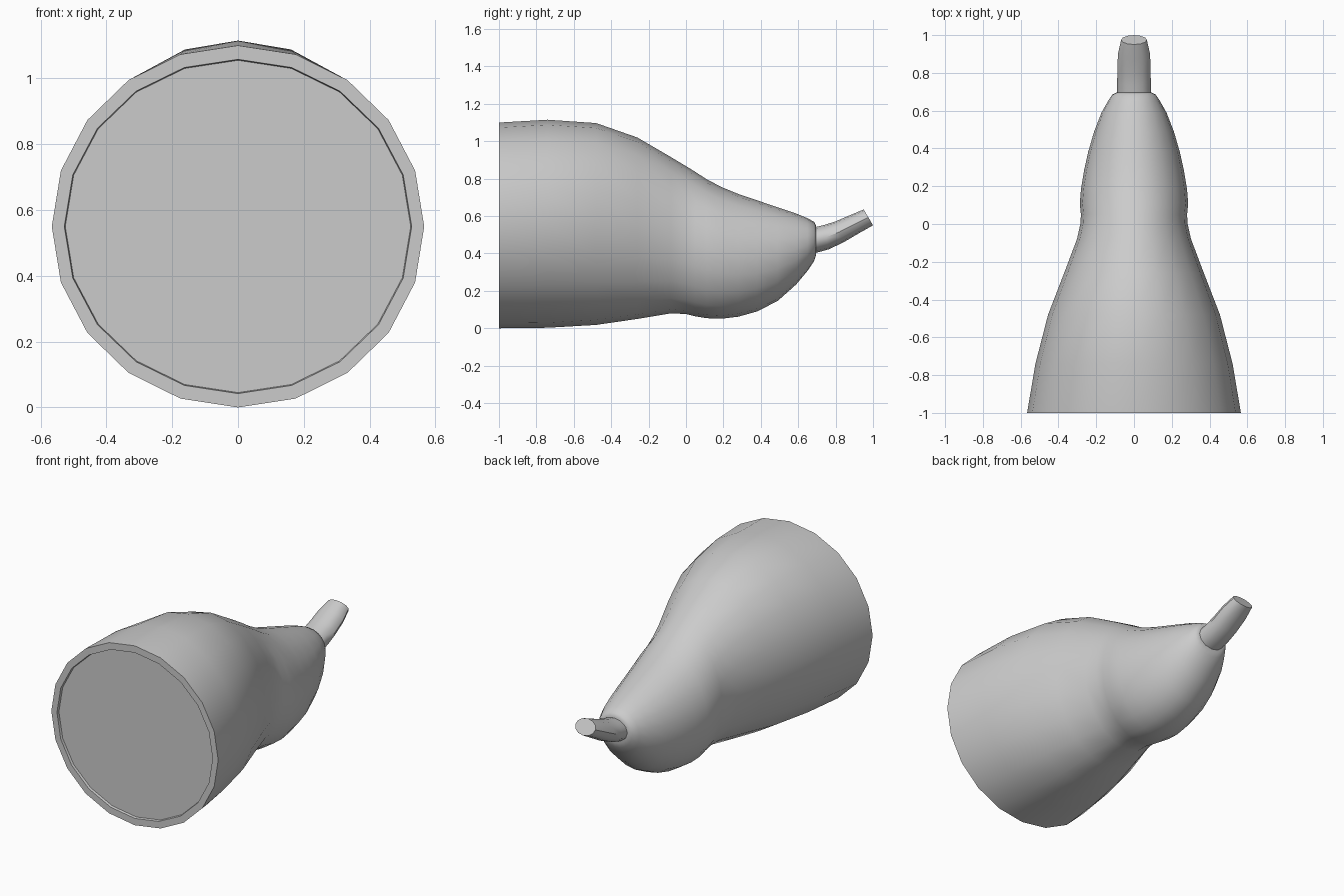
import bpy, bmesh, math

if "Cube" in bpy.data.objects:
    bpy.data.objects.remove(bpy.data.objects["Cube"])


def loft(name, sections, sides, angle=40):
    """Skin elliptical rings: (y, z centre, half width, half height, tilt)."""
    bm = bmesh.new()
    rings = []
    for y, z, rx, rz, tilt in sections:
        ring = []
        for i in range(sides):
            a = 2 * math.pi * i / sides
            h = rz * math.cos(a)
            ring.append(bm.verts.new((rx * math.sin(a),
                                      y - h * math.sin(tilt),
                                      z + h * math.cos(tilt))))
        rings.append(ring)
    for r, s in zip(rings, rings[1:]):
        for i in range(sides):
            j = (i + 1) % sides
            bm.faces.new((r[i], r[j], s[j], s[i]))
    bm.faces.new(rings[0])
    bm.faces.new(rings[-1])
    bmesh.ops.recalc_face_normals(bm, faces=bm.faces)
    mesh = bpy.data.meshes.new(name)
    bm.to_mesh(mesh)
    bm.free()
    ob = bpy.data.objects.new(name, mesh)
    bpy.context.collection.objects.link(ob)
    bpy.ops.object.select_all(action='DESELECT')
    ob.select_set(True)
    bpy.context.view_layer.objects.active = ob
    bpy.ops.object.shade_smooth_by_angle(angle=math.radians(angle))
    return ob


# Gourd skin profile: y, half width, bottom z, top z
profile = [
    (-1.00, .566, .000, 1.100), (-.74, .522, .003, 1.115),
    (-.48, .455, .018, 1.097), (-.26, .370, .050, 1.020),
    (-.08, .302, .080, .915), (.00, .284, .076, .867),
    (.05, .281, .064, .836), (.11, .287, .054, .797),
    (.19, .280, .051, .755), (.28, .265, .062, .718),
    (.38, .243, .090, .684), (.49, .211, .146, .647),
    (.59, .172, .235, .613), (.65, .138, .307, .588),
    (.685, .115, .360, .569), (.695, .095, .390, .550),
]
skin = [(y, (b + t) / 2, w, (t - b) / 2, 0) for y, w, b, t in profile]

# Open front rim with the cut face set slightly back inside it
rim = [(-.985, .55, .525, .505, 0), (-1.0, .55, .528, .508, 0)]
loft("gourd_body", rim + skin, 20)

# Curved stem
loft("stem", [
    (.67, .466, .090, .070, 0),
    (.75, .487, .089, .066, .20),
    (.82, .515, .088, .060, .36),
    (.90, .556, .085, .054, .50),
    (.975, .593, .068, .049, .53),
], 12)
